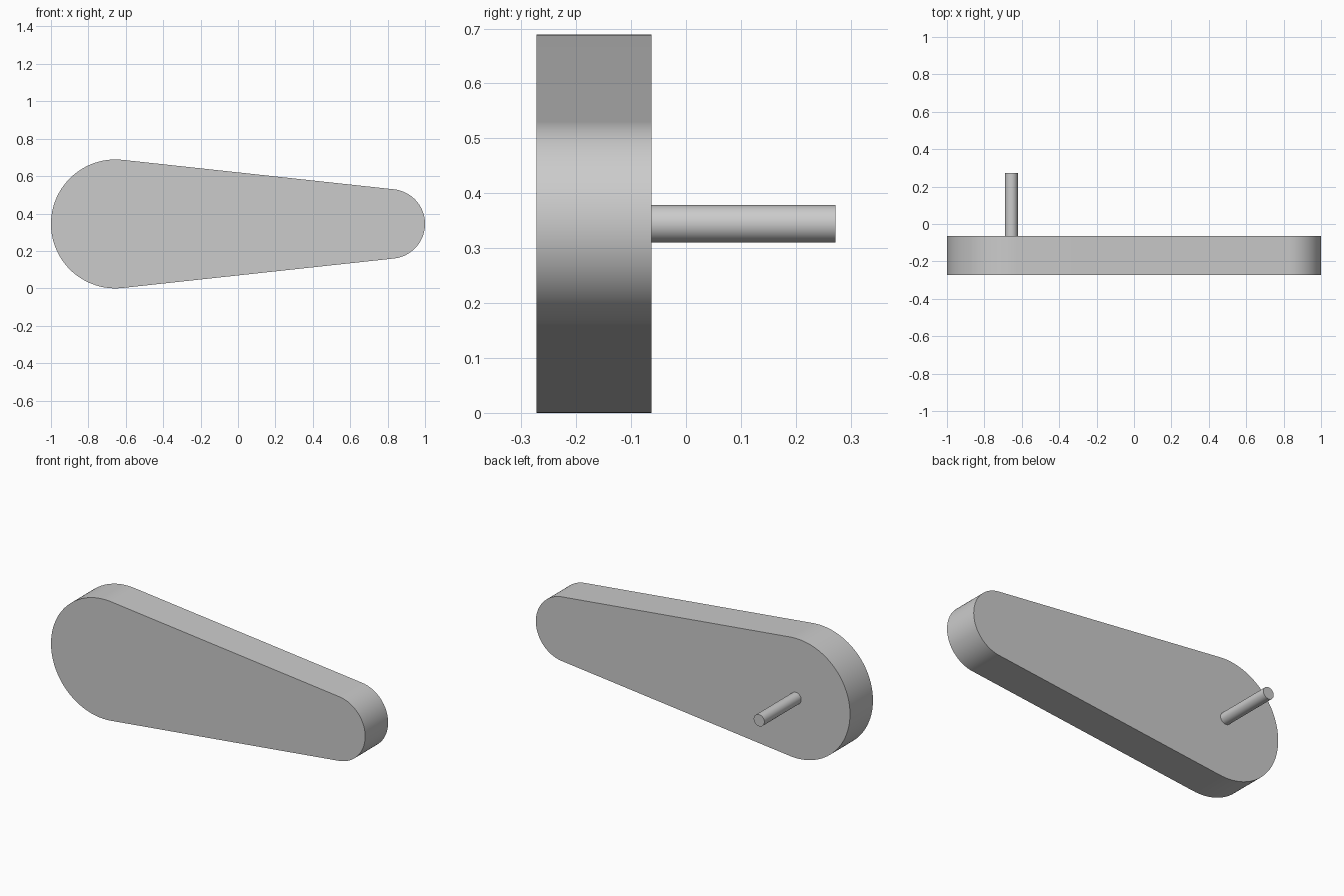
import bpy, bmesh
from math import acos, cos, sin, pi
from mathutils import Matrix

if "Cube" in bpy.data.objects:
    bpy.data.objects.remove(bpy.data.objects["Cube"])

R, r = 0.3445, 0.186            # big and small end radii
X1, X2, Z = -1 + R, 1 - r, R    # end centres
FRONT, BACK, PIN_END = -0.272, -0.063, 0.272


def finish(name, bm):
    bmesh.ops.recalc_face_normals(bm, faces=bm.faces)
    mesh = bpy.data.meshes.new(name)
    bm.to_mesh(mesh)
    bm.free()
    obj = bpy.data.objects.new(name, mesh)
    bpy.context.collection.objects.link(obj)
    bpy.ops.object.select_all(action='DESELECT')
    obj.select_set(True)
    bpy.context.view_layer.objects.active = obj
    bpy.ops.object.shade_smooth_by_angle(angle=pi / 6)
    return obj


def arc(cx, radius, start, end, steps):
    angles = [start + (end - start) * i / steps for i in range(steps + 1)]
    return [(cx + radius * cos(a), FRONT, Z + radius * sin(a)) for a in angles]


# Tapered arm: two end arcs joined by their common tangents, extruded in y
t = acos((R - r) / (X2 - X1))
outline = arc(X2, r, -t, t, 48) + arc(X1, R, t, 2 * pi - t, 64)
bm = bmesh.new()
face = bm.faces.new([bm.verts.new(p) for p in outline])
ext = bmesh.ops.extrude_face_region(bm, geom=[face], use_keep_orig=True)
top = [v for v in ext["geom"] if isinstance(v, bmesh.types.BMVert)]
bmesh.ops.translate(bm, verts=top, vec=(0, BACK - FRONT, 0))
finish("tapered_arm", bm)

# Pivot pin on the back, centred on the big end
bm = bmesh.new()
place = Matrix.Translation((X1, (BACK + PIN_END) / 2, Z)) @ Matrix.Rotation(pi / 2, 4, 'X')
bmesh.ops.create_cone(bm, cap_ends=True, segments=48, radius1=0.034, radius2=0.034,
                      depth=PIN_END - BACK, matrix=place)
finish("pivot_pin", bm)
